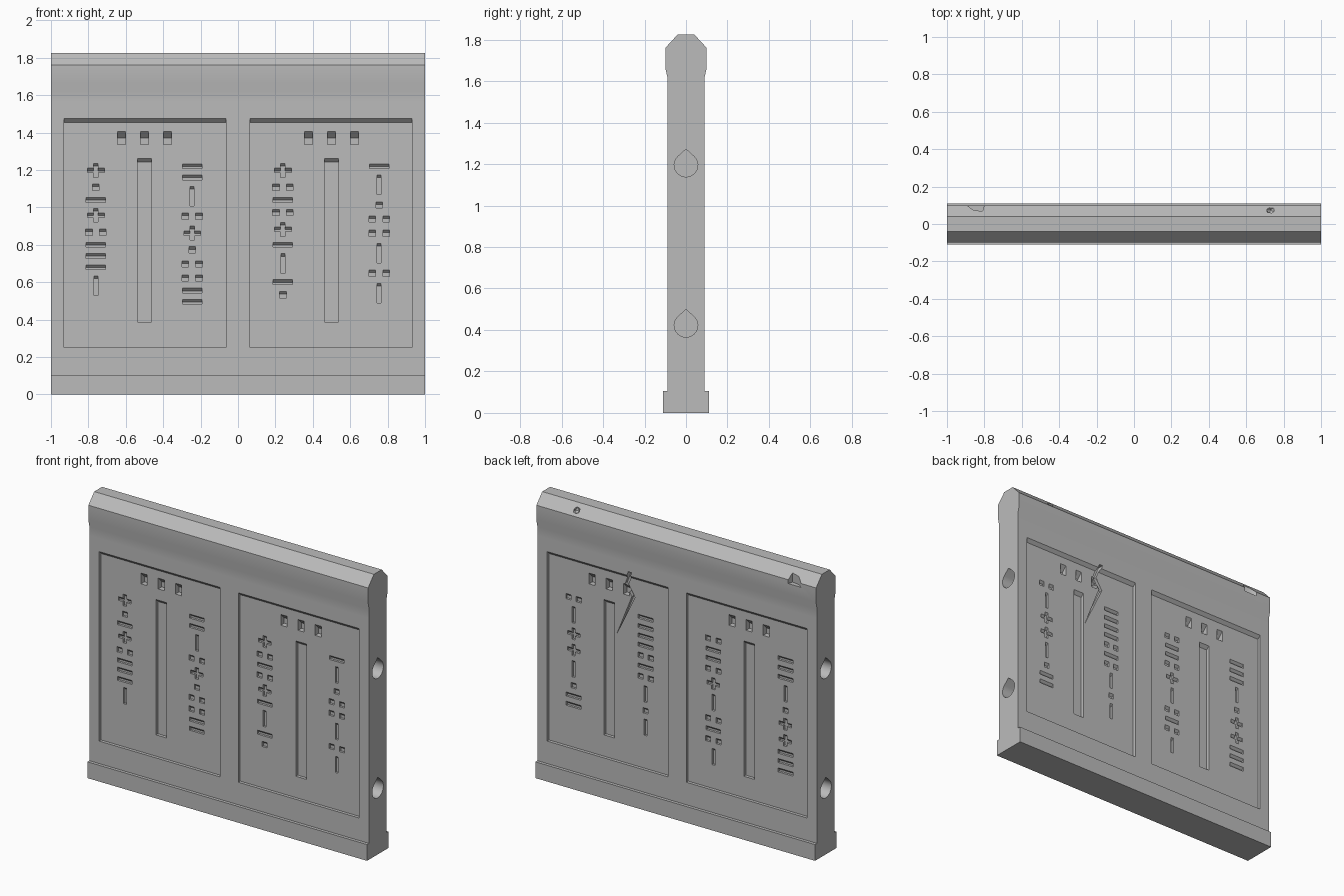
import bpy, bmesh, math
from mathutils import Vector

cube = bpy.data.objects.get("Cube")
if cube:
    bpy.data.objects.remove(cube, do_unlink=True)

stone = bpy.data.materials.new("stone_grey")
stone.use_nodes = True
grey = (0.5, 0.5, 0.5, 1)
stone.diffuse_color = grey
stone.node_tree.nodes["Principled BSDF"].inputs["Base Color"].default_value = grey

FACE = 0.09      # half thickness of the slab
PANEL = 0.02     # depth of the sunken panels


def loft(bm, ring_a, ring_b):
    """Closed solid between two rings of points."""
    a = [bm.verts.new(p) for p in ring_a]
    b = [bm.verts.new(p) for p in ring_b]
    n = len(a)
    bm.faces.new(a)
    bm.faces.new(b[::-1])
    for i in range(n):
        j = (i + 1) % n
        bm.faces.new((a[j], a[i], b[i], b[j]))


def finish(bm, name):
    bmesh.ops.recalc_face_normals(bm, faces=bm.faces)
    mesh = bpy.data.meshes.new(name)
    bm.to_mesh(mesh)
    bm.free()
    ob = bpy.data.objects.new(name, mesh)
    bpy.context.collection.objects.link(ob)
    mesh.materials.append(stone)
    return ob


def recess(bm, side, surface, points, depth, lead=0.01):
    """Sunken shape in an x-z outline; points flagged 1 get a sloping ceiling."""
    def ring(d):
        return [(x, side * (surface - d), z - up * d) for x, z, up in points]
    loft(bm, ring(-lead), ring(depth))


def rect(x, z, w, h):
    w, h = w / 2, h / 2
    return [(x - w, z - h, 0), (x + w, z - h, 0), (x + w, z + h, 1), (x - w, z + h, 1)]


def plus(x, z, a=0.045, h=0.037, t=0.012):
    right = [(t, -h, 0), (t, -t, 0), (a, -t, 0), (a, t, 1), (t, t, 1), (t, h, 1)]
    left = [(-px, pz, up) for px, pz, up in reversed(right)]
    return [(x + px, z + pz, up) for px, pz, up in right + left]


# Half the row height taken by each kind of carved mark
ROW = {"-": 0.03, ".": 0.0375, ":": 0.0375, "+": 0.0525, "|": 0.07}


def marks(bm, side, x, text):
    z = 1.25
    for mark in text:
        z -= ROW[mark]
        if mark == "+":
            shapes = [plus(x, z)]
        elif mark == "-":
            shapes = [rect(x, z, 0.105, 0.026)]
        elif mark == "|":
            shapes = [rect(x, z, 0.021, 0.105)]
        elif mark == ".":
            shapes = [rect(x, z, 0.036, 0.034)]
        else:
            shapes = [rect(x + s * 0.037, z, 0.036, 0.034) for s in (-1, 1)]
        for shape in shapes:
            recess(bm, side, FACE - PANEL, shape, 0.014)
        z -= ROW[mark]


# Slab: plinth, wall, swelling cap and chamfered crest, swept along x
half = [(0.11, 0), (0.11, 0.105), (FACE, 0.105), (FACE, 1.56), (FACE, 1.62),
        (0.1, 1.665), (0.1, 1.76), (0.04, 1.825)]
profile = half + [(-y, z) for y, z in reversed(half)]
bm = bmesh.new()
loft(bm, [(-1, y, z) for y, z in profile], [(1, y, z) for y, z in profile])
slab = finish(bm, "carved_wall_slab")

# Sunken panels on both faces
panels = bmesh.new()
for side in (-1, 1):
    for x in (-0.4975, 0.4975):
        recess(panels, side, FACE, rect(x, 0.8625, 0.865, 1.225), PANEL)

# Slots, sockets and columns of marks inside the panels
columns = {
    -1: ["+.-+:---|", "--|:+.::--", "+:-:+-|-.", "-|.::|:|"],
    1: ["---|.++---", ":--:+|:-:|", "----:-:|.|", ":|++|.--"],
}
details = bmesh.new()
for side, texts in columns.items():
    for x, text in zip((-0.76, -0.245, 0.24, 0.755), texts):
        marks(details, side, x, text)
    for x in (-0.5, 0.5):
        recess(details, side, FACE - PANEL, rect(x, 0.825, 0.075, 0.875), 0.02)
        for k in (-1, 0, 1):
            recess(details, side, FACE - PANEL,
                   rect(x + k * 0.123, 1.37, 0.044, 0.07), 0.035)

# Teardrop dowel holes in both ends
wear = bmesh.new()
R = 0.057
drop = [(R * math.cos(a), R * math.sin(a))
        for a in (math.radians(135 + 270 * i / 20) for i in range(21))]
drop.append((0, R * 1.35))
for end in (-1, 1):
    for z in (0.422, 1.195):
        loft(wear, [(end * 1.02, y, z + h) for y, h in drop],
             [(end * 0.88, y, z + h) for y, h in drop])

# Crack running down from the top of one back panel
crack = [(0.35, 1.5, 0), (0.385, 1.41, 0), (0.338, 1.335, 0), (0.45, 1.055, 0),
         (0.315, 1.335, 0), (0.362, 1.41, 0), (0.325, 1.5, 0)]
recess(wear, 1, FACE - PANEL, crack, 0.022, 0.03)

# Chips knocked out of the crest
chip = [(-0.92, 0.12), (-0.86, 0.075), (-0.81, 0.068), (-0.795, 0.12)]
loft(wear, [(x, y, 1.735) for x, y in chip], [(x, y, 1.9) for x, y in chip])
nick = bmesh.ops.create_icosphere(wear, subdivisions=1, radius=0.024)["verts"]
bmesh.ops.translate(wear, verts=nick, vec=Vector((0.73, 0.075, 1.79)))

# Carve the slab and discard the cutters
bpy.context.view_layer.objects.active = slab
slab.select_set(True)
for name, cutter_bm in (("panel_cutter", panels), ("detail_cutter", details),
                        ("wear_cutter", wear)):
    cutter = finish(cutter_bm, name)
    cutter.hide_render = True
    mod = slab.modifiers.new(name, "BOOLEAN")
    mod.operation = "DIFFERENCE"
    mod.solver = "EXACT"
    mod.object = cutter
    bpy.ops.object.modifier_apply(modifier=mod.name)
    bpy.data.objects.remove(cutter, do_unlink=True)

bpy.ops.object.select_all(action="DESELECT")
slab.select_set(True)
bpy.context.view_layer.objects.active = slab
bpy.ops.object.shade_smooth_by_angle(angle=math.radians(30))
